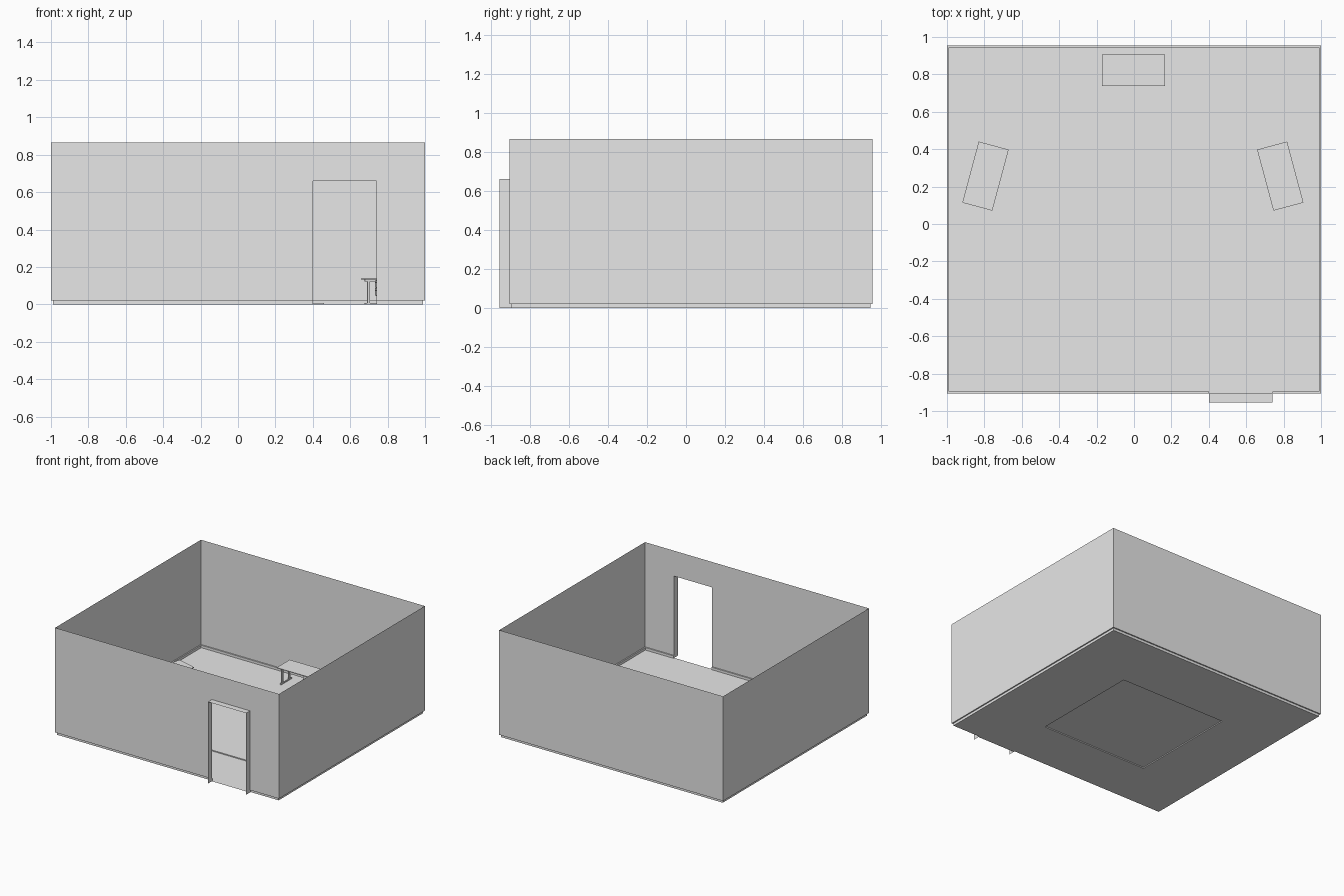
import bpy, bmesh, math
from mathutils import Matrix, Vector

cube = bpy.data.objects.get("Cube")
if cube:
    bpy.data.objects.remove(cube, do_unlink=True)

grey = bpy.data.materials.new("plain grey")
grey.use_nodes = True
grey.diffuse_color = (0.8, 0.8, 0.8, 1)
grey.node_tree.nodes["Principled BSDF"].inputs["Base Color"].default_value = (0.8, 0.8, 0.8, 1)


def finish(name, bm, matrix=Matrix()):
    bmesh.ops.remove_doubles(bm, verts=bm.verts, dist=0.0001)
    mesh = bpy.data.meshes.new(name)
    bm.to_mesh(mesh)
    bm.free()
    mesh.materials.append(grey)
    obj = bpy.data.objects.new(name, mesh)
    obj.matrix_world = matrix
    bpy.context.collection.objects.link(obj)
    return obj


def quad(bm, *points):
    bm.faces.new([bm.verts.new(p) for p in points])


def strip(bm, a, b, z0, z1):
    """Upright sheet between two plan points."""
    quad(bm, (*a, z0), (*b, z0), (*b, z1), (*a, z1))


def box(bm, x, y, z):
    """Box from three (low, high) ranges."""
    size = Vector((x[1] - x[0], y[1] - y[0], z[1] - z[0]))
    mid = Vector((sum(x) / 2, sum(y) / 2, sum(z) / 2))
    bmesh.ops.create_cube(bm, size=1, matrix=Matrix.Translation(mid) @ Matrix.Diagonal((*size, 1)))


# Room extents, doorway and skirting step
W, FRONT, BACK, H = 1.0, -0.905, 0.955, 0.865
D0, D1, DH, PORCH = 0.40, 0.74, 0.66, -0.955
STEP, INSET = 0.02, 0.01
IW, IF, IB = W - INSET, FRONT + INSET, BACK - INSET

# Thin walls, the front one leaving a doorway
bm = bmesh.new()
strip(bm, (W, FRONT), (W, BACK), STEP, H)
strip(bm, (W, BACK), (-W, BACK), STEP, H)
strip(bm, (-W, BACK), (-W, FRONT), STEP, H)
strip(bm, (-W, FRONT), (D0, FRONT), STEP, H)
strip(bm, (D0, FRONT), (D1, FRONT), DH, H)
strip(bm, (D1, FRONT), (W, FRONT), STEP, H)
finish("walls", bm)

# Skirting: ledge stepping inward, then down to the floor
bm = bmesh.new()
runs = [((W, FRONT), (W, BACK), (IW, IF), (IW, IB)),
        ((W, BACK), (-W, BACK), (IW, IB), (-IW, IB)),
        ((-W, BACK), (-W, FRONT), (-IW, IB), (-IW, IF)),
        ((-W, FRONT), (D0, FRONT), (-IW, IF), (D0, IF)),
        ((D1, FRONT), (W, FRONT), (D1, IF), (IW, IF))]
for a, b, c, d in runs:
    quad(bm, (*a, STEP), (*b, STEP), (*d, STEP), (*c, STEP))
    strip(bm, c, d, 0, STEP)
finish("skirting", bm)

# Floor sheet with a slightly raised middle panel
bm = bmesh.new()
xs, ys, rise = [-IW, -0.49, 0.46, IW], [IF, -0.475, 0.43, IB], 0.008
for i in range(3):
    for j in range(3):
        z = rise if i == j == 1 else 0
        quad(bm, (xs[i], ys[j], z), (xs[i + 1], ys[j], z),
             (xs[i + 1], ys[j + 1], z), (xs[i], ys[j + 1], z))
corners = [(xs[1], ys[1]), (xs[2], ys[1]), (xs[2], ys[2]), (xs[1], ys[2])]
for k in range(4):
    strip(bm, corners[k], corners[(k + 1) % 4], 0, rise)
quad(bm, (D0, FRONT, 0), (D1, FRONT, 0), (D1, IF, 0), (D0, IF, 0))
finish("floor", bm)

# Door surround: two jambs and a head, all thin sheets
bm = bmesh.new()
for x in (D0, D1):
    strip(bm, (x, PORCH), (x, FRONT), 0, DH)
    strip(bm, (x, FRONT), (x, IF), 0, STEP)
quad(bm, (D0, PORCH, DH), (D1, PORCH, DH), (D1, FRONT, DH), (D0, FRONT, DH))
finish("door_surround", bm)


def desk(name, x, y, degrees):
    bm = bmesh.new()
    # Top and modesty panel
    box(bm, (-0.169, 0.169), (-0.083, 0.083), (0.132, 0.137))
    box(bm, (-0.14, 0.14), (0.035, 0.04), (0.05, 0.12))
    # End frames: posts, foot bars and top bars
    for s in (-1, 1):
        side = sorted((s * 0.138, s * 0.148))
        for py in (-0.05, 0.04):
            box(bm, side, (py - 0.007, py + 0.007), (0, 0.132))
        box(bm, side, (-0.07, 0.07), (0, 0.008))
        box(bm, side, (-0.07, 0.07), (0.122, 0.132))
    # Hung drawer unit with two fronts and pulls
    box(bm, (0.05, 0.135), (-0.06, 0.035), (0.045, 0.13))
    for z0, z1 in ((0.047, 0.086), (0.09, 0.128)):
        box(bm, (0.053, 0.132), (-0.065, -0.06), (z0, z1))
        box(bm, (0.08, 0.105), (-0.069, -0.065), (z1 - 0.014, z1 - 0.009))
    finish(name, bm, Matrix.Translation((x, y, 0)) @ Matrix.Rotation(math.radians(degrees), 4, 'Z'))


desk("back_desk", -0.003, 0.822, 0)
desk("left_desk", 0.782, 0.256, -75)
desk("right_desk", -0.794, 0.256, 75)
